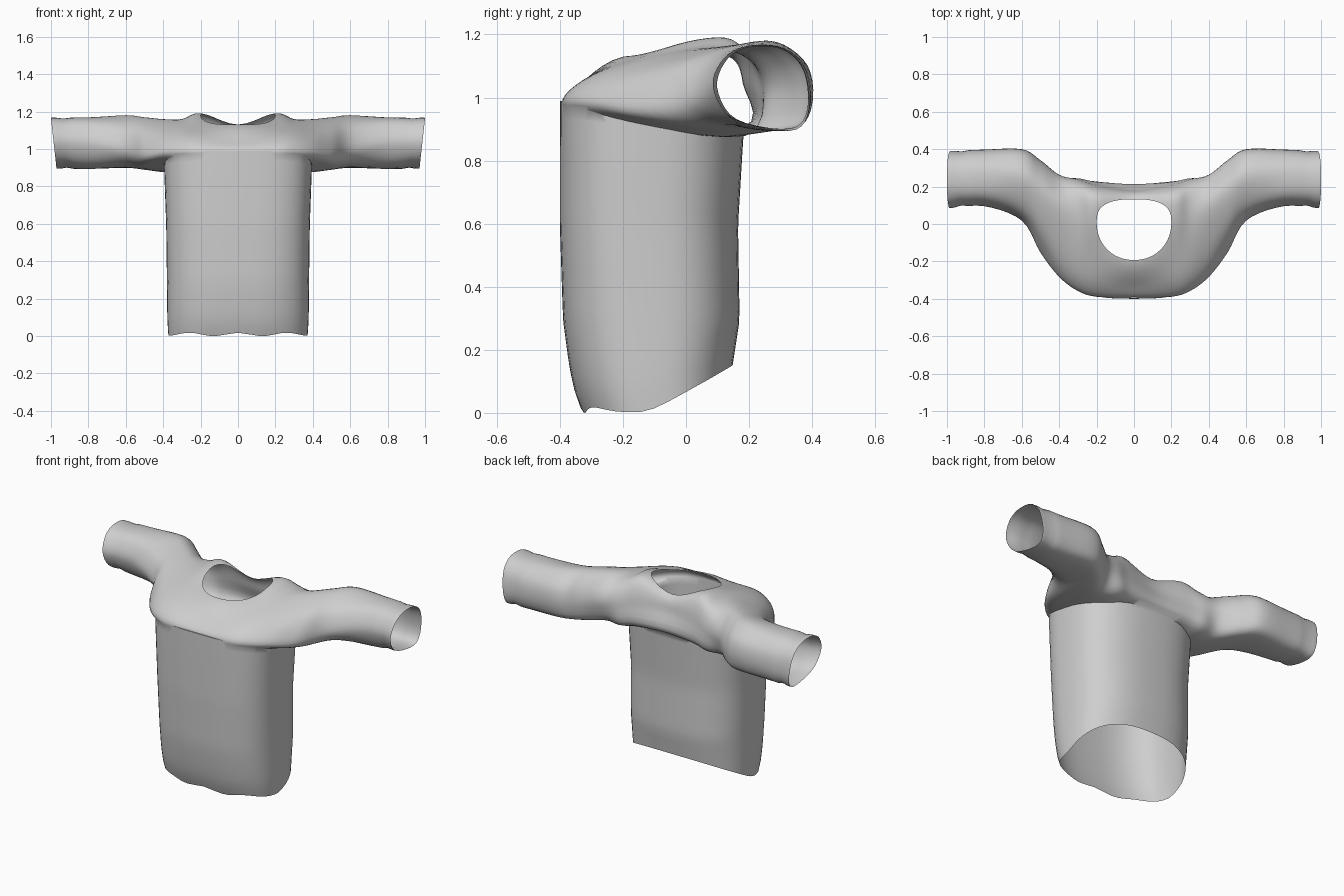
import bpy, bmesh, math
from mathutils import Vector

if "Cube" in bpy.data.objects:
    bpy.data.objects.remove(bpy.data.objects["Cube"])

cloth = bpy.data.materials.new("grey_cloth")
cloth.diffuse_color = (0.62, 0.62, 0.62, 1)
cloth.use_nodes = True
cloth.node_tree.nodes["Principled BSDF"].inputs["Base Color"].default_value = cloth.diffuse_color
opening = bpy.data.materials.new("opening_marker")  # faces removed at the end


def loft(name, rings, start_open, end_open):
    """Closed tube through rings; marked caps become openings."""
    bm = bmesh.new()
    rows = [[bm.verts.new(p) for p in ring] for ring in rings]
    n = len(rows[0])
    for a, b in zip(rows, rows[1:]):
        for i in range(n):
            j = (i + 1) % n
            bm.faces.new((a[i], a[j], b[j], b[i]))
    for row, is_open in ((rows[0], start_open), (rows[-1], end_open)):
        mid = bm.verts.new(sum((v.co for v in row), Vector()) / n)
        for i in range(n):
            f = bm.faces.new((row[i], row[(i + 1) % n], mid))
            f.material_index = int(is_open)
    bmesh.ops.recalc_face_normals(bm, faces=bm.faces)
    me = bpy.data.meshes.new(name)
    bm.to_mesh(me)
    bm.free()
    me.materials.append(cloth)
    me.materials.append(opening)
    ob = bpy.data.objects.new(name, me)
    bpy.context.collection.objects.link(ob)
    return ob


def spline(a, b, c, d, t):
    return 0.5 * (2 * b + (c - a) * t + (2 * a - 5 * b + 4 * c - d) * t * t
                  + (3 * b - a - 3 * c + d) * t ** 3)


def superellipse(a, n):
    c, s = math.cos(a), math.sin(a)
    return (math.copysign(abs(c) ** (2 / n), c), math.copysign(abs(s) ** (2 / n), s))


# Yoke and sleeves: x, then (y, z) points from front over the top to the back and under
sections = [
    (0.0, (-.392, .985, -.335, 1.05, -.20, 1.135, .04, 1.14, .145, 1.13, .18, 1.05, .175, .91, -.30, .92)),
    (0.2, (-.389, .985, -.32, 1.065, -.15, 1.135, .04, 1.19, .16, 1.18, .21, 1.05, .18, .90, -.28, .92)),
    (0.3, (-.355, .98, -.30, 1.06, -.14, 1.125, .06, 1.165, .19, 1.14, .24, 1.02, .19, .885, -.22, .92)),
    (0.4, (-.28, .975, -.22, 1.055, -.06, 1.125, .12, 1.165, .235, 1.10, .26, 1.0, .18, .885, -.13, .92)),
    (0.5, (-.15, .96, -.09, 1.06, .03, 1.135, .20, 1.175, .31, 1.11, .34, 1.0, .28, .90, .01, .912)),
    (0.6, (.02, .985, .06, 1.10, .16, 1.165, .28, 1.183, .38, 1.11, .397, .99, .34, .91, .12, .92)),
    (0.8, (.095, 1.03, .13, 1.13, .20, 1.17, .31, 1.165, .385, 1.09, .393, .97, .335, .903, .16, .92)),
    (1.0, (.085, 1.04, .12, 1.13, .20, 1.17, .31, 1.16, .375, 1.09, .388, .96, .33, .90, .15, .94)),
]


def smooth_ring(x, vals, steps=5):
    p = [Vector((x, vals[i], vals[i + 1])) for i in range(0, 16, 2)]
    return [spline(p[i - 1], p[i], p[(i + 1) % 8], p[(i + 2) % 8], k / steps)
            for i in range(8) for k in range(steps)]


keys = [smooth_ring(-x, v) for x, v in reversed(sections[1:])]
keys += [smooth_ring(x, v) for x, v in sections]
last = len(keys) - 1
rings = []
for s in range(last):
    four = [keys[min(max(s + o, 0), last)] for o in (-1, 0, 1, 2)]
    rings += [[spline(*q, k / 5) for q in zip(*four)] for k in range(5)]
rings.append(keys[-1])
for ring in rings:
    mid = sum(ring, Vector()) / len(ring)
    x = abs(mid.x)
    for p in ring:
        if 0.9 < x < 0.94:  # stitched cuff groove
            p.y = mid.y + (p.y - mid.y) * .96
            p.z = mid.z + (p.z - mid.z) * .96
        if x > 0.82:        # slanted cuff edge
            p.x -= math.copysign(.11 * max(0, 1.17 - p.z) * (x - .82) / .18, p.x)
shirt = loft("shirt", rings, True, True)

# Torso: z, front y, back y, half width
profile = [(0, -.325, .125, .372), (.06, -.35, .135, .376), (.15, -.37, .147, .379),
           (.3, -.39, .17, .38), (.6, -.40, .165, .384), (.85, -.40, .18, .393),
           (1.0, -.399, .19, .398)]


def torso_at(z):
    for a, b in zip(profile, profile[1:]):
        if z <= b[0]:
            t = (z - a[0]) / (b[0] - a[0])
            return [p + (q - p) * t for p, q in zip(a, b)]
    return profile[-1]


rings = []
for k in range(19):
    t, ring = k / 18, []
    for i in range(56):
        a = 2 * math.pi * i / 56
        # squarer at the chest, rounder elsewhere
        u, v = superellipse(a, 2.6 + (.5 * t if math.sin(a) < 0 else 0))
        y0 = -.11 + .26 * v
        # curved hem, low at the front and raised at the back
        wave = .009 * math.cos(u * 9) * max(0, min(1, .5 - v))
        hem = .014 + wave + .142 * max(0, (y0 + .15) / .30) ** 1.35
        top = .995 - .07 * (v + 1) / 2
        z = hem + t * (top - hem)
        _, yf, yb, hx = torso_at(z)
        ring.append(Vector((u * hx, (yf + yb) / 2 + v * (yb - yf) / 2, z)))
    rings.append(ring)
torso = loft("torso", rings, True, False)

# Neck opening cutter: round at the front, squarer at the back
outline = []
for i in range(40):
    a = 2 * math.pi * i / 40
    back = math.sin(a) > 0
    u, v = superellipse(a, 2.7 if back else 2.1)
    outline.append((.2 * u, .01 + v * (.122 if back else .203)))
neck = loft("neck_cutter", [[Vector((x, y, z)) for x, y in outline]
                            for z in (1.0, 1.4)], True, True)
for f in neck.data.polygons:
    f.material_index = 1

# Join the parts and cut the neck
bpy.context.view_layer.objects.active = shirt
shirt.select_set(True)
for helper, op in ((torso, 'UNION'), (neck, 'DIFFERENCE')):
    helper.hide_render = True
    mod = shirt.modifiers.new(helper.name, 'BOOLEAN')
    mod.object, mod.operation, mod.solver = helper, op, 'EXACT'
    bpy.ops.object.modifier_apply(modifier=mod.name)
    bpy.data.objects.remove(helper)

# Open the hem, cuffs and neck
bm = bmesh.new()
bm.from_mesh(shirt.data)
bmesh.ops.delete(bm, geom=[f for f in bm.faces if f.material_index == 1], context='FACES')
bmesh.ops.remove_doubles(bm, verts=bm.verts, dist=.001)
bm.to_mesh(shirt.data)
bm.free()
shirt.data.materials.pop(index=1)
bpy.data.materials.remove(opening)

# Rest the hem on the ground
low = min(v.co.z for v in shirt.data.vertices)
for v in shirt.data.vertices:
    v.co.z -= low
bpy.ops.object.shade_smooth_by_angle(angle=math.radians(60))
